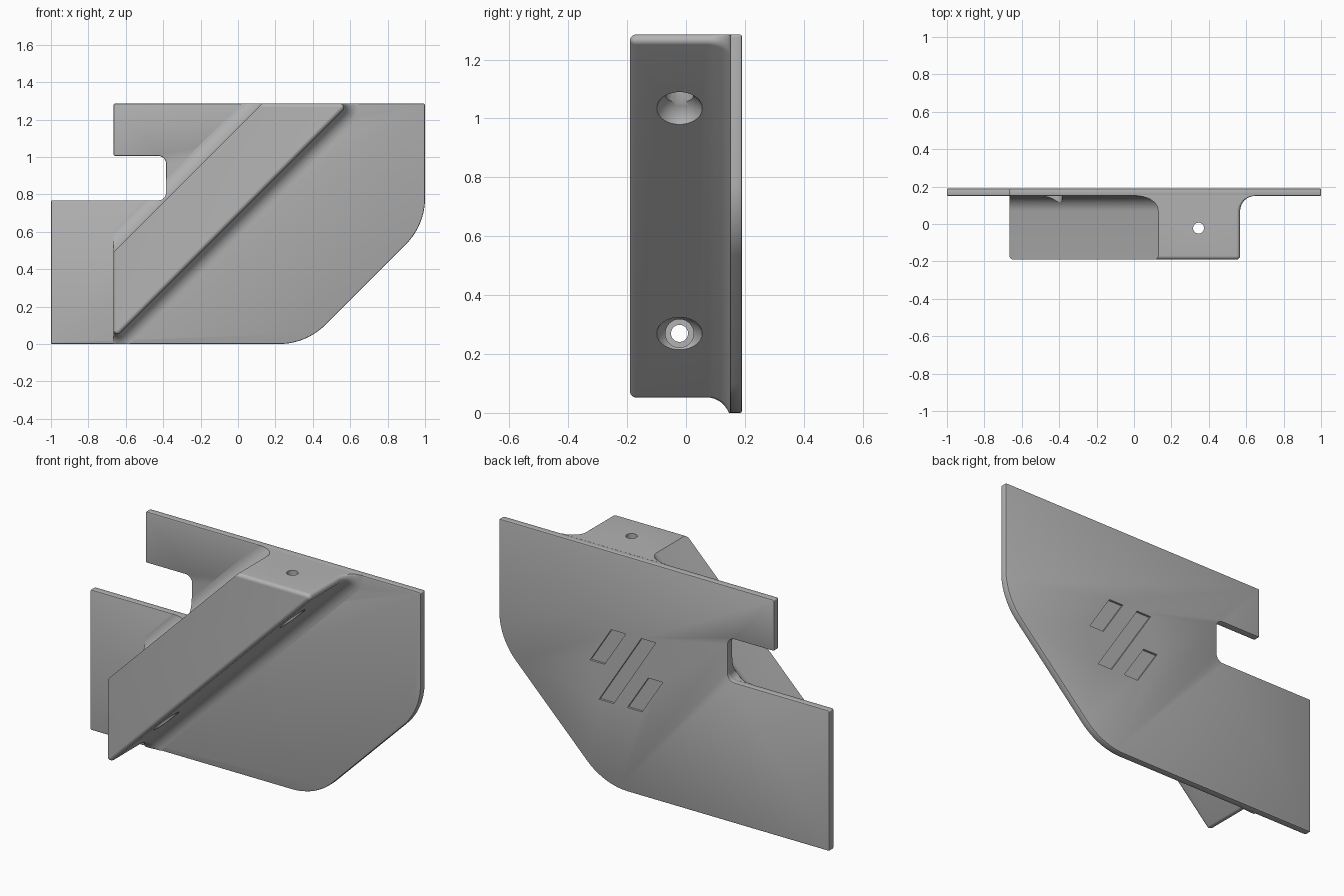
import bpy, bmesh
from math import sin, cos, pi, sqrt, radians
from mathutils import Vector

if "Cube" in bpy.data.objects:
    bpy.data.objects.remove(bpy.data.objects["Cube"])

grey = bpy.data.materials.new("plain grey")
grey.use_nodes = True
grey.diffuse_color = (0.45, 0.45, 0.45, 1)
grey.node_tree.nodes["Principled BSDF"].inputs["Base Color"].default_value = (0.45, 0.45, 0.45, 1)

LEFT, TOP, FRONT, PLATE_FRONT, BACK = -0.665, 1.285, -0.19, 0.15, 0.19


def loft(name, sections):
    """Skin a stack of (y, [(x, z), ...]) sections and cap both ends."""
    bm = bmesh.new()
    rings = [[bm.verts.new((x, y, z)) for x, z in pts] for y, pts in sections]
    n = len(rings[0])
    for a, b in zip(rings, rings[1:]):
        for i in range(n):
            bm.faces.new((a[i], a[(i + 1) % n], b[(i + 1) % n], b[i]))
    bm.faces.new(rings[0])
    bm.faces.new(rings[-1])
    bmesh.ops.remove_doubles(bm, verts=bm.verts, dist=1e-5)
    bmesh.ops.dissolve_degenerate(bm, edges=bm.edges, dist=1e-5)
    bmesh.ops.recalc_face_normals(bm, faces=bm.faces)
    mesh = bpy.data.meshes.new(name)
    bm.to_mesh(mesh)
    bm.free()
    obj = bpy.data.objects.new(name, mesh)
    bpy.context.collection.objects.link(obj)
    mesh.materials.append(grey)
    return obj


def rounded(corners, steps=10):
    """Outline from (x, z, radius) corners."""
    pts = []
    for i, (x, z, r) in enumerate(corners):
        p = Vector((x, z))
        a = (Vector(corners[i - 1][:2]) - p).normalized()
        b = (Vector(corners[(i + 1) % len(corners)][:2]) - p).normalized()
        half = a.angle(b) / 2
        centre = p + (a + b).normalized() * r / sin(half)
        start = p + a * r / (sin(half) / cos(half)) - centre
        end = p + b * r / (sin(half) / cos(half)) - centre
        for k in range(steps + 1):
            t = k / steps
            sweep = pi - 2 * half
            v = (start * sin((1 - t) * sweep) + end * sin(t * sweep)) / sin(sweep)
            pts.append(tuple(centre + v))
    return pts


def cut(target, cutter):
    cutter.hide_render = True
    cutter.hide_viewport = True
    cutter.display_type = 'WIRE'
    mod = target.modifiers.new("cut " + cutter.name, 'BOOLEAN')
    mod.operation, mod.object, mod.solver = 'DIFFERENCE', cutter, 'EXACT'


def cylinder_cutter(name, centre, radius, length, along_x):
    bpy.ops.mesh.primitive_cylinder_add(vertices=40, radius=radius, depth=length, location=centre,
                                        rotation=(0, pi / 2 if along_x else 0, 0))
    bpy.context.object.name = name
    bpy.context.object.data.materials.append(grey)
    return bpy.context.object


# Back plate with side notch and softened rim
outline = rounded([(-1, 0, .008), (1 - .635, 0, .35), (1, .635, .35), (1, TOP, .008),
                   (LEFT, TOP, .008), (LEFT, 1.005, .008), (-.385, 1.005, .04),
                   (-.385, .768, .04), (-1, .768, .008)])
plate = loft("back_plate", [(PLATE_FRONT, outline), (BACK, outline)])
bevel = plate.modifiers.new("rim", 'BEVEL')
bevel.width, bevel.segments, bevel.limit_method, bevel.angle_limit = 0.006, 2, 'ANGLE', radians(50)

# Shallow slanted recesses in the rear face: bottom, top, left edge at bottom and at top
for i, (z0, z1, x0, x1) in enumerate([(.46, .86, .305, .05), (.66, .86, .36, .232), (.46, .655, .134, .008)]):
    w = .088
    quad = [(x0, z0), (x0 + w, z0), (x1 + w, z1), (x1, z1)]
    cut(plate, loft(f"recess_cutter_{i}", [(BACK - .012, quad), (BACK + .05, quad)]))


# Diagonal block: front edges rounded (d < 0), foot flared into the plate (d > 0)
def section(d, steps=18):
    inset = max(0, -d)
    x_min, z_max, radius = LEFT + inset, TOP - inset, .0205 + d
    pts = []
    for cx, cz, a0 in ((LEFT + .02, .073, 180), (.547, TOP - .02, -45)):
        for k in range(steps + 1):
            a = radians(a0 + 135 * k / steps)
            pts.append((max(x_min, cx + radius * cos(a)), min(z_max, max(0, cz + radius * sin(a)))))
    lift = 1.155 + max(0, d) * sqrt(2)
    return pts + [(z_max - lift, z_max), (x_min, x_min + lift)]


flare, nose = .08, .02
levels = []
for k in range(7):
    a = pi / 2 * k / 6
    levels.append((FRONT + nose * (1 - sin(a)), section(-nose * (1 - cos(a)))))
levels.reverse()
for k in range(11):
    a = pi / 2 * k / 10
    levels.append((PLATE_FRONT - flare + flare * sin(a), section(flare * (1 - cos(a)))))
levels.append((PLATE_FRONT + .005, section(flare)))
block = loft("diagonal_block", levels)

# Notch continues through the flare
notch = rounded([(-1.1, .768, .01), (-.385, .768, .04), (-.385, 1.005, .04), (-1.1, 1.005, .01)])
cut(block, loft("notch_cutter", [(0, notch), (.3, notch)]))

# Two screw holes, each with a counterbore and a dished mouth on the sloping underside
hole_y = -.022
for name, x, z, along_x in (("side", -.42, .27, True), ("top", .345, 1.035, False)):
    mouth = Vector((x, hole_y, z))
    axis = Vector((-1, 0, 0)) if along_x else Vector((0, 0, 1))
    cut(block, cylinder_cutter(name + "_hole_cutter", mouth + axis * .1, .029, .5, along_x))
    cut(block, cylinder_cutter(name + "_bore_cutter", mouth + axis * (.075 - .1), .048, .2, along_x))
    bpy.ops.mesh.primitive_uv_sphere_add(segments=32, ring_count=16, radius=.085,
                                         location=mouth + Vector((.7, 0, -.7)) * .035)
    dish = bpy.context.object
    dish.name = name + "_dish_cutter"
    dish.data.materials.append(grey)
    cut(block, dish)

# Bake the cuts, then smooth the rounded surfaces
for obj in (plate, block):
    bpy.ops.object.select_all(action='DESELECT')
    bpy.context.view_layer.objects.active = obj
    obj.select_set(True)
    for mod in list(obj.modifiers):
        bpy.ops.object.modifier_apply(modifier=mod.name)
    bpy.ops.object.shade_smooth_by_angle(angle=radians(30))
for helper in [o for o in bpy.data.objects if o.name.endswith("cutter") or "_cutter_" in o.name]:
    bpy.data.objects.remove(helper)
